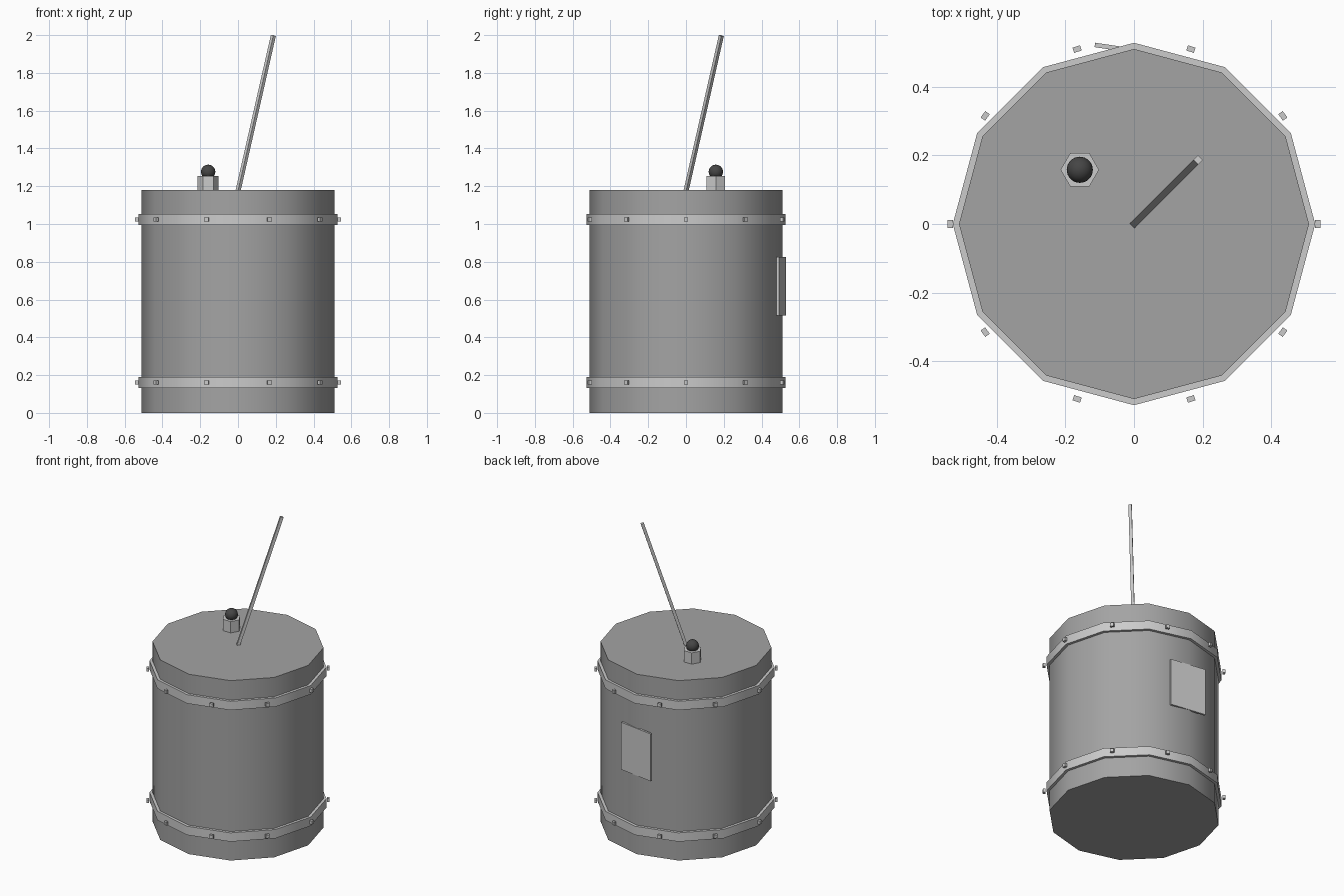
import bpy
from math import radians, cos, sin, tau
from mathutils import Vector

if "Cube" in bpy.data.objects:
    bpy.data.objects.remove(bpy.data.objects["Cube"])


def material(name, v):
    m = bpy.data.materials.new(name)
    m.diffuse_color = (v, v, v, 1)
    m.use_nodes = True
    m.node_tree.nodes["Principled BSDF"].inputs["Base Color"].default_value = m.diffuse_color
    return m


DARK = material("dark_grey", 0.37)
METAL = material("light_grey", 0.59)
BLACK = material("near_black", 0.06)


def mesh_object(name, verts, faces, mat):
    mesh = bpy.data.meshes.new(name)
    mesh.from_pydata(verts, [], faces)
    mesh.materials.append(mat)
    ob = bpy.data.objects.new(name, mesh)
    bpy.context.collection.objects.link(ob)
    return ob


def prism(name, sides, radius, z0, z1, mat, x=0, y=0, smooth=False):
    pts = [(radius * cos(tau * i / sides), radius * sin(tau * i / sides))
           for i in range(sides)]
    verts = [(px, py, z) for z in (z0, z1) for px, py in pts]
    faces = [tuple(range(sides))[::-1], tuple(range(sides, 2 * sides))]
    faces += [(i, (i + 1) % sides, sides + (i + 1) % sides, sides + i) for i in range(sides)]
    ob = mesh_object(name, verts, faces, mat)
    ob.location = (x, y, 0)
    if smooth:
        smooth_sides(ob)
    return ob


def smooth_sides(ob):
    bpy.ops.object.select_all(action='DESELECT')
    ob.select_set(True)
    bpy.context.view_layer.objects.active = ob
    bpy.ops.object.shade_smooth_by_angle(angle=radians(40))


def box(name, loc, size, rot_z, mat):
    bpy.ops.mesh.primitive_cube_add(size=1, location=loc, rotation=(0, 0, rot_z))
    ob = bpy.context.object
    ob.name = name
    ob.scale = size
    ob.data.materials.append(mat)
    return ob


# Twelve-sided barrel
prism("barrel", 12, 0.51, 0, 1.18, DARK, smooth=True)

# Two hoops, each with ten studs
for label, z in (("lower", 0.161), ("upper", 1.024)):
    prism(label + "_hoop", 12, 0.528, z - 0.029, z + 0.029, METAL, smooth=True)
    for i in range(10):
        a = tau * i / 10
        box(f"{label}_stud_{i}", (0.536 * cos(a), 0.536 * sin(a), z - 0.001),
            (0.016, 0.023, 0.022), a, METAL)

# Plate on the back, slightly turned
box("back_plate", (0.005, 0.504, 0.67), (0.241, 0.013, 0.31), radians(-8.5), METAL)

# Hexagonal base with ball on the lid
prism("hex_base", 6, 0.056, 1.17, 1.254, METAL, -0.158, 0.158)
bpy.ops.mesh.primitive_uv_sphere_add(segments=32, ring_count=16, radius=0.038,
                                     location=(-0.158, 0.158, 1.276))
ball = bpy.context.object
ball.name = "ball"
ball.data.materials.append(BLACK)
smooth_sides(ball)

# Leaning square rod
base, tip = Vector((-0.001, -0.001, 1.17)), Vector((0.187, 0.187, 1.997))
axis = (tip - base).normalized()
side = axis.cross(Vector((0, 0, 1))).normalized()
up = side.cross(axis)
h = 0.0095
verts = [p + side * h * a + up * h * b for p in (base, tip)
         for a, b in ((-1, -1), (-1, 1), (1, 1), (1, -1))]
faces = [(3, 2, 1, 0), (4, 5, 6, 7)] + [(i, (i + 1) % 4, 4 + (i + 1) % 4, 4 + i) for i in range(4)]
rod = mesh_object("rod", verts, faces, METAL)

# Make the rod's faces point outward
import bmesh
bm = bmesh.new()
bm.from_mesh(rod.data)
bmesh.ops.recalc_face_normals(bm, faces=bm.faces)
bm.to_mesh(rod.data)
bm.free()
